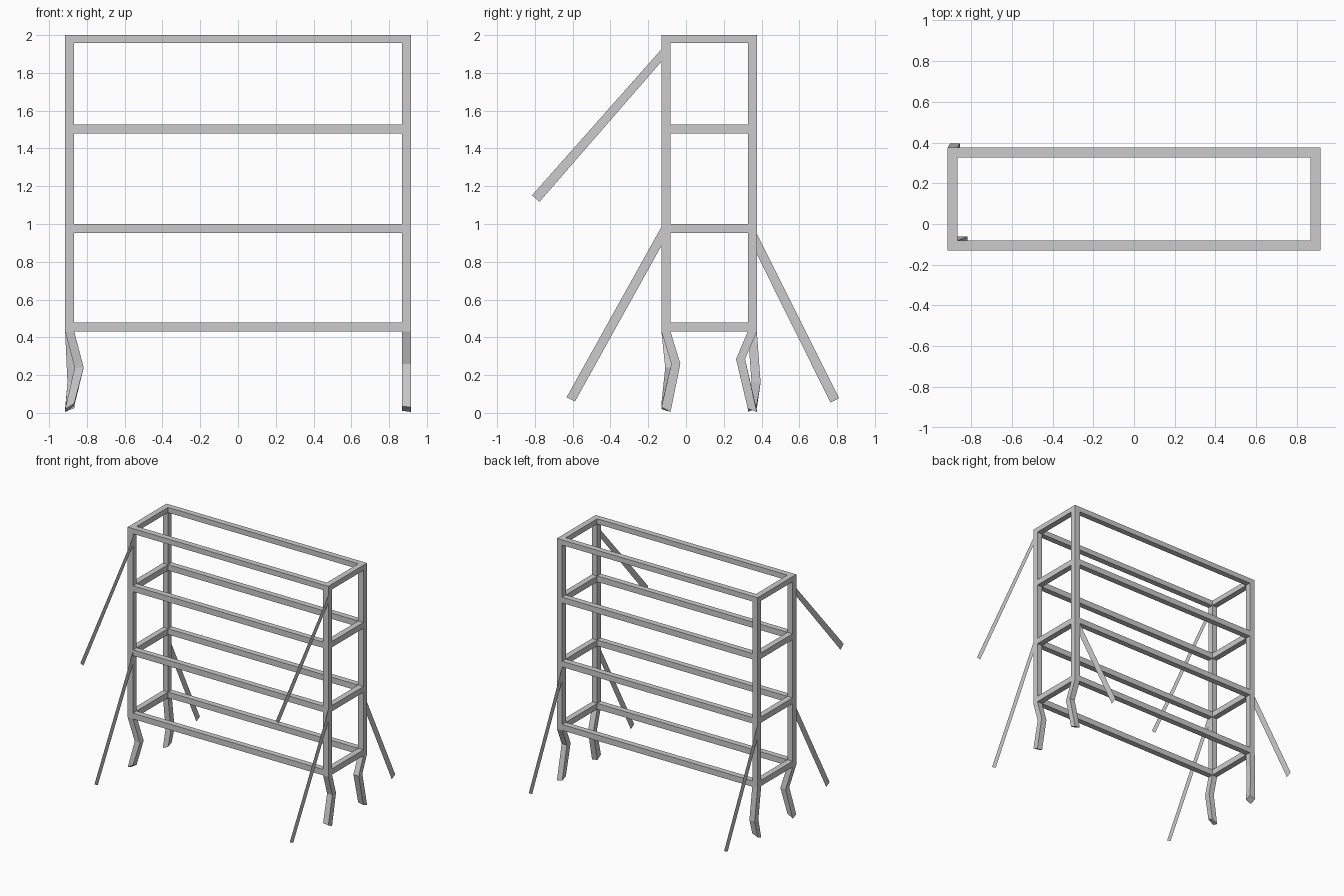
import bpy

if "Cube" in bpy.data.objects:
    bpy.data.objects.remove(bpy.data.objects["Cube"])

X = 0.915              # outer half width
Y0, Y1 = -0.13, 0.375  # front and back of the frame
T = 0.048              # bar thickness
YC = (Y0 + Y1) / 2


def make(name, verts, faces):
    me = bpy.data.meshes.new(name)
    me.from_pydata(verts, [], faces)
    ob = bpy.data.objects.new(name, me)
    bpy.context.collection.objects.link(ob)
    return ob


def loft(name, rings):
    """Closed square bar through a list of four-point rings (bottom to top)."""
    verts = [p for r in rings for p in r]
    faces = [(3, 2, 1, 0)]
    for k in range(len(rings) - 1):
        a, b = 4 * k, 4 * k + 4
        for i in range(4):
            j = (i + 1) % 4
            faces.append((a + i, a + j, b + j, b + i))
    n = len(verts)
    faces.append((n - 4, n - 3, n - 2, n - 1))
    return make(name, verts, faces)


def ring(cx, cy, z, sx=0, sy=0, h=T / 2):
    """Square ring; sx, sy tilt it by that rise across the bar."""
    return [(cx + i * h, cy + j * h, z + (i * sx + j * sy) / 2)
            for i, j in ((-1, -1), (1, -1), (1, 1), (-1, 1))]


def box(name, x0, x1, y0, y1, z0, z1):
    return loft(name, [[(x0, y0, z), (x1, y0, z), (x1, y1, z), (x0, y1, z)]
                       for z in (z0, z1)])


# Upright posts
LOW = 0.43
PX, PYF, PYB = X - T / 2, Y0 + T / 2, Y1 - T / 2
for side, sx in (("left", -1), ("right", 1)):
    for end, y in (("front", PYF), ("back", PYB)):
        loft(f"{end}_{side}_post", [ring(sx * PX, y, LOW), ring(sx * PX, y, 2.0)])

# Horizontal rails on four levels
for n, z in enumerate((0.43, 0.952, 1.48, 1.957)):
    z1 = min(z + T, 2.0)
    for end, y in (("front", PYF), ("back", PYB)):
        box(f"{end}_rail_{n}", -X + T, X - T, y - T / 2, y + T / 2, z, z1)
    for side, sx in (("left", -1), ("right", 1)):
        box(f"{side}_rail_{n}", sx * PX - T / 2, sx * PX + T / 2,
            Y0 + T, Y1 - T, z, z1)

# Bent legs: position, knee offset and height, slope of the cut foot
for name, x, y, dx, dy, kz, sx, sy in (
        ("front_left_leg", -PX, PYF, 0.050, 0.020, 0.24, 0.03, -0.015),
        ("front_right_leg", PX, PYF, 0.0, 0.052, 0.26, -0.006, -0.025),
        ("back_left_leg", -PX, PYB, 0.012, 0.020, 0.16, 0.02, 0.02),
        ("back_right_leg", PX, PYB, 0.0, -0.062, 0.285, -0.01, -0.018)):
    foot = 0.005 + (abs(sx) + abs(sy)) / 2
    loft(name, [ring(x, y, foot, sx, sy),
                ring(x + dx, y + dy, kz),
                ring(x, y, LOW)])

# Flat slanting braces: (y, z) outline and the two x positions
XI = X - T
for name, xs, pts in (
        ("upper_front_brace", (-XI, X), ((Y0, 1.925), (-0.815, 1.152), (-0.776, 1.117), (Y0, 1.86))),
        ("lower_front_brace", (-XI, X), ((Y0, 0.985), (-0.632, 0.083), (-0.588, 0.06), (Y0, 0.885))),
        ("lower_back_brace", (-X, XI), ((Y1, 0.95), (0.81, 0.078), (0.765, 0.055), (Y1, 0.84)))):
    for x, side in zip(xs, ("left", "right")):
        make(f"{name}_{side}", [(x, y, z) for y, z in pts], [(0, 1, 2, 3)])
